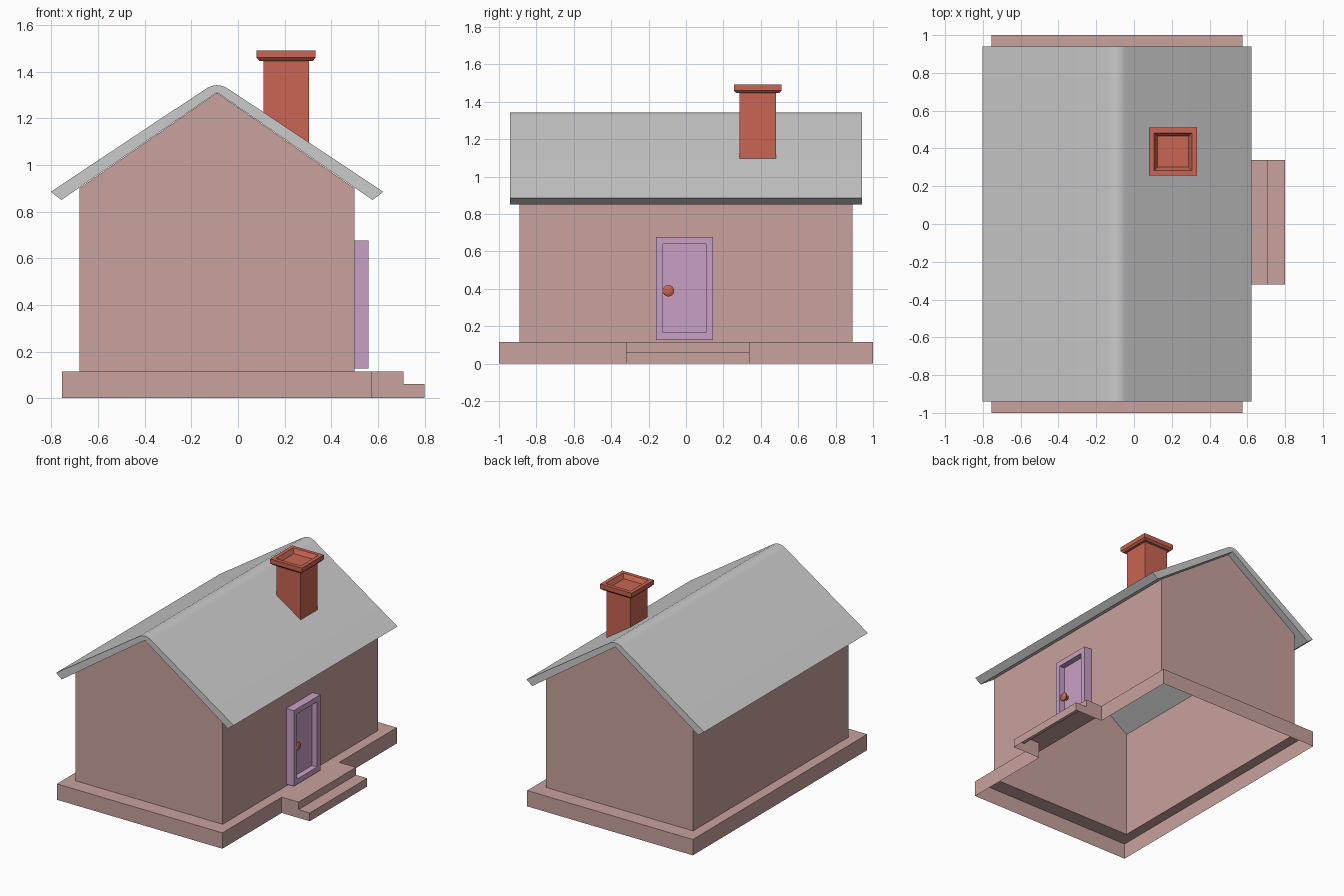
import bpy, bmesh, math

if "Cube" in bpy.data.objects:
    bpy.data.objects.remove(bpy.data.objects["Cube"])


def material(name, color):
    m = bpy.data.materials.new(name)
    m.diffuse_color = (*color, 1)
    m.use_nodes = True
    m.node_tree.nodes["Principled BSDF"].inputs["Base Color"].default_value = m.diffuse_color
    return m


PINK = material("pink_plaster", (0.58, 0.36, 0.34))
BRICK = material("red_brick", (0.58, 0.13, 0.085))
LILAC = material("lilac_paint", (0.58, 0.35, 0.56))


def make(name, verts, faces, mat=None, smooth=False):
    bm = bmesh.new()
    vs = [bm.verts.new(v) for v in verts]
    for f in faces:
        bm.faces.new([vs[i] for i in f])
    bmesh.ops.recalc_face_normals(bm, faces=bm.faces)
    me = bpy.data.meshes.new(name)
    bm.to_mesh(me)
    bm.free()
    ob = bpy.data.objects.new(name, me)
    bpy.context.collection.objects.link(ob)
    if mat:
        me.materials.append(mat)
    if smooth:
        bpy.ops.object.select_all(action='DESELECT')
        ob.select_set(True)
        bpy.context.view_layer.objects.active = ob
        bpy.ops.object.shade_smooth_by_angle(angle=math.radians(30))
    return ob


def loft(name, rings, mat=None, cap_start=True, cap_end=True, smooth=False):
    """Join rings of equal length with quads, optionally capping the ends."""
    n = len(rings[0])
    verts = [p for r in rings for p in r]
    faces = [(k * n + i, k * n + (i + 1) % n, (k + 1) * n + (i + 1) % n, (k + 1) * n + i)
             for k in range(len(rings) - 1) for i in range(n)]
    if cap_start:
        faces.append(tuple(range(n)))
    if cap_end:
        faces.append(tuple(range(len(verts) - n, len(verts))))
    return make(name, verts, faces, mat, smooth)


# Foundation: hollow skirt with a ledge around the walls and two front-door steps
X0, X1, XA, XB, TOP, MID = -0.755, 0.575, 0.71, 0.80, 0.115, 0.06
YA, YB = -0.32, 0.34
outline = [(X0, -1), (X1, -1), (X1, YA), (XA, YA), (XA, YB), (X1, YB), (X1, 1), (X0, 1)]
inner = [(-0.68, -0.89), (0.50, -0.89), (0.50, 0.89), (-0.68, 0.89)]
verts = [(x, y, TOP) for x, y in outline + inner]            # 0-7 outline, 8-11 hole
verts += [(x, y, 0) for x, y in outline]                     # 12-19 ground line
verts += [(x, y, z) for y in (YA, YB) for x, z in ((XA, MID), (XB, MID), (XB, 0))]  # 20-25
make("foundation", verts, [
    (0, 1, 9, 8), (1, 2, 3, 4, 5, 6, 10, 9), (6, 7, 11, 10), (7, 0, 8, 11),
    (0, 1, 13, 12), (1, 2, 14, 13), (5, 6, 18, 17), (6, 7, 19, 18), (7, 0, 12, 19),
    (2, 3, 20, 21, 22, 14), (5, 4, 23, 24, 25, 17),
    (3, 4, 23, 20), (20, 23, 24, 21), (21, 24, 25, 22)], PINK)

# Walls: thin gabled shell, open below and under the roof
gable = [(-0.68, TOP), (0.50, TOP), (0.50, 0.90), (-0.09, 1.31), (-0.68, 0.90)]
verts = [(x, y, z) for y in (-0.89, 0.89) for x, z in gable]
make("walls", verts, [(0, 1, 2, 3, 4), (5, 6, 7, 8, 9), (1, 2, 7, 6), (0, 4, 9, 5)], PINK)

# Roof: thick folded slab with a rounded ridge
RIDGE, SLOPE, R = -0.09, 0.669, 0.05
arc = [(RIDGE - R + 2 * R * t, 1.3255 + 2 * t * (1 - t) * R * SLOPE)
       for t in (i / 8 for i in range(9))]
profile = [(-0.757, 0.85), (-0.803, 0.885)] + arc + [(0.623, 0.885), (0.577, 0.85), (RIDGE, 1.312)]
loft("roof", [[(x, y, z) for x, z in profile] for y in (-0.94, 0.94)], smooth=True)

# Chimney: square shaft cut to the roof slope, with a flared hollow cap
CX, CY = 0.206, 0.383


def square(h, z):
    return [(CX + a * h, CY + b * h, z) for a, b in ((-1, -1), (1, -1), (1, 1), (-1, 1))]


foot = [(x, y, 1.335 - SLOPE * (x - RIDGE)) for x, y, _ in square(0.0975, 0)]
loft("chimney", [foot] + [square(h, z) for h, z in (
    (0.0975, 1.447), (0.115, 1.447), (0.127, 1.46), (0.127, 1.492),
    (0.100, 1.492), (0.082, 1.462))], BRICK)

# Door: frame with a recessed panel


def door_ring(x, inset):
    y0, y1, z0, z1 = -0.16 + inset, 0.145 - inset, 0.128 + inset, 0.677 - inset
    return [(x, y0, z0), (x, y1, z0), (x, y1, z1), (x, y0, z1)]


loft("door", [door_ring(0.495, 0), door_ring(0.56, 0),
              door_ring(0.56, 0.038), door_ring(0.518, 0.038)], LILAC)

# Door knob: small turned piece lying along x
turned = [(0.516, 0.018), (0.524, 0.018), (0.528, 0.012), (0.535, 0.014),
          (0.541, 0.030), (0.549, 0.031), (0.556, 0.020), (0.558, 0.010)]
loft("door_knob", [[(x, -0.094 + r * math.cos(a), 0.39 + r * math.sin(a))
                    for a in (math.tau * i / 16 for i in range(16))]
                   for x, r in turned], BRICK, smooth=True)
